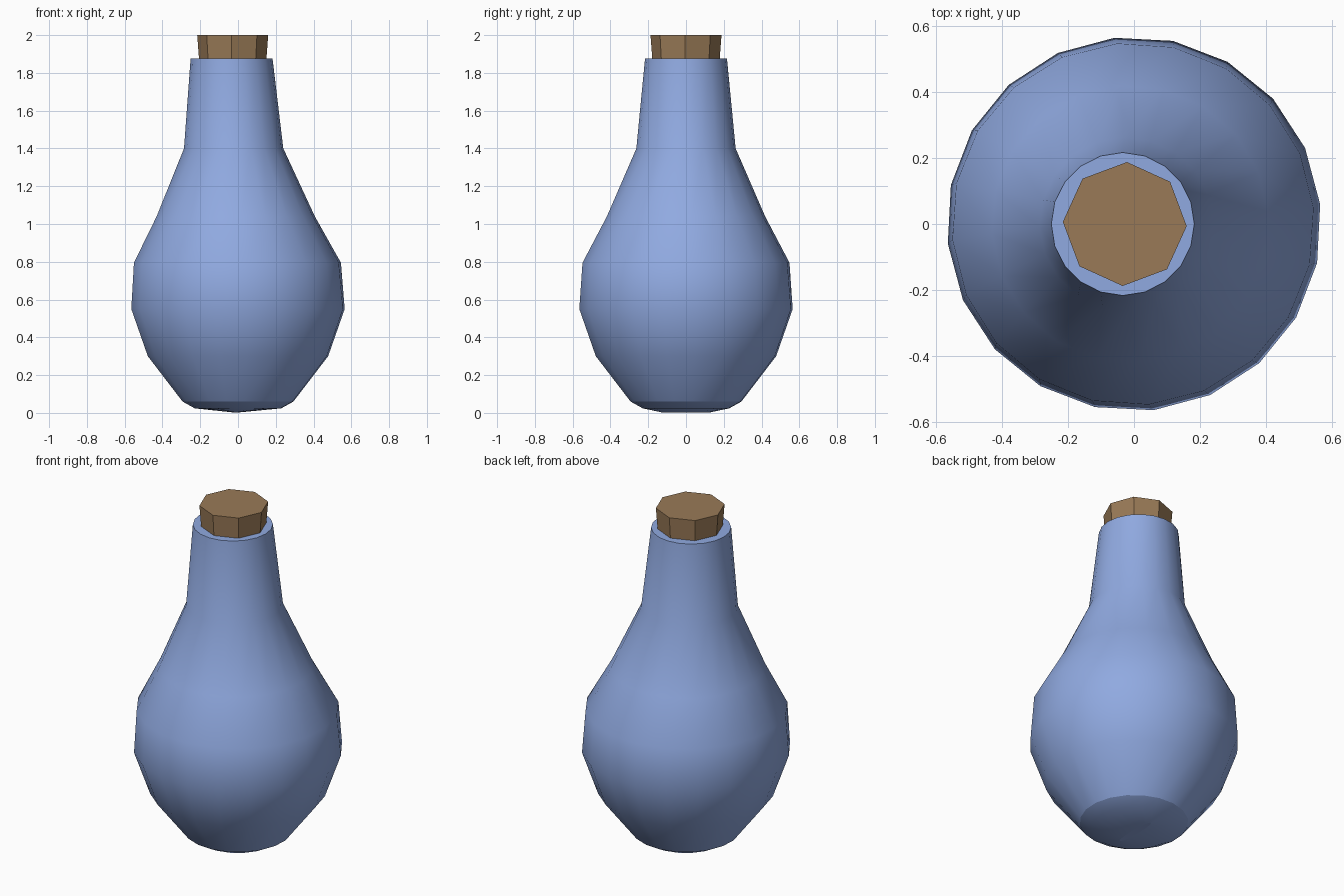
import bpy, bmesh
from math import sin, cos, radians, tau

cube = bpy.data.objects.get("Cube")
if cube:
    bpy.data.objects.remove(cube, do_unlink=True)


def material(name, rgb):
    mat = bpy.data.materials.new(name)
    mat.use_nodes = True
    mat.diffuse_color = (*rgb, 1)
    mat.node_tree.nodes["Principled BSDF"].inputs["Base Color"].default_value = (*rgb, 1)
    return mat


def loft(name, sides, rings, mat, smooth=False, sharp_rings=()):
    """Skin stacked rings given as (z, x radius, y radius, centre x, turn in degrees)."""
    bm = bmesh.new()
    loops = []
    for z, rx, ry, cx, turn in rings:
        angles = [radians(turn) + tau * i / sides for i in range(sides)]
        loops.append([bm.verts.new((cx + rx * cos(a), ry * sin(a), z)) for a in angles])
    for low, high in zip(loops, loops[1:]):
        for i in range(sides):
            j = (i + 1) % sides
            bm.faces.new((low[i], low[j], high[j], high[i])).smooth = smooth
    bm.faces.new(loops[0][::-1])
    bm.faces.new(loops[-1])
    for k in sharp_rings:
        ring = set(loops[k])
        for edge in bm.edges:
            if set(edge.verts) <= ring:
                edge.smooth = False
    mesh = bpy.data.meshes.new(name)
    bm.to_mesh(mesh)
    bm.free()
    mesh.materials.append(mat)
    obj = bpy.data.objects.new(name, mesh)
    bpy.context.collection.objects.link(obj)
    return obj


blue = material("blue glass", (0.28, 0.40, 0.75))
brown = material("cork brown", (0.32, 0.195, 0.095))

# Bottle: rounded foot, round belly, tapering neck that leans slightly to the right
loft("bottle", 20, [
    (0.003, 0.02, 0.13, -0.01, 6),
    (0.024, 0.23, 0.23, 0, 6),
    (0.06, 0.295, 0.295, 0, 6),
    (0.30, 0.48, 0.48, 0, 6),
    (0.55, 0.568, 0.568, 0, 6),
    (0.795, 0.55, 0.55, -0.003, 5),
    (1.04, 0.42, 0.42, -0.012, 4),
    (1.40, 0.263, 0.263, -0.023, 2),
    (1.875, 0.217, 0.217, -0.034, 0),
], blue, smooth=True, sharp_rings=(2, 8))

# Faceted stopper seated in the mouth
loft("cork", 8, [
    (1.80, 0.173, 0.173, -0.028, -2),
    (2.0, 0.188, 0.188, -0.028, -2),
], brown)
